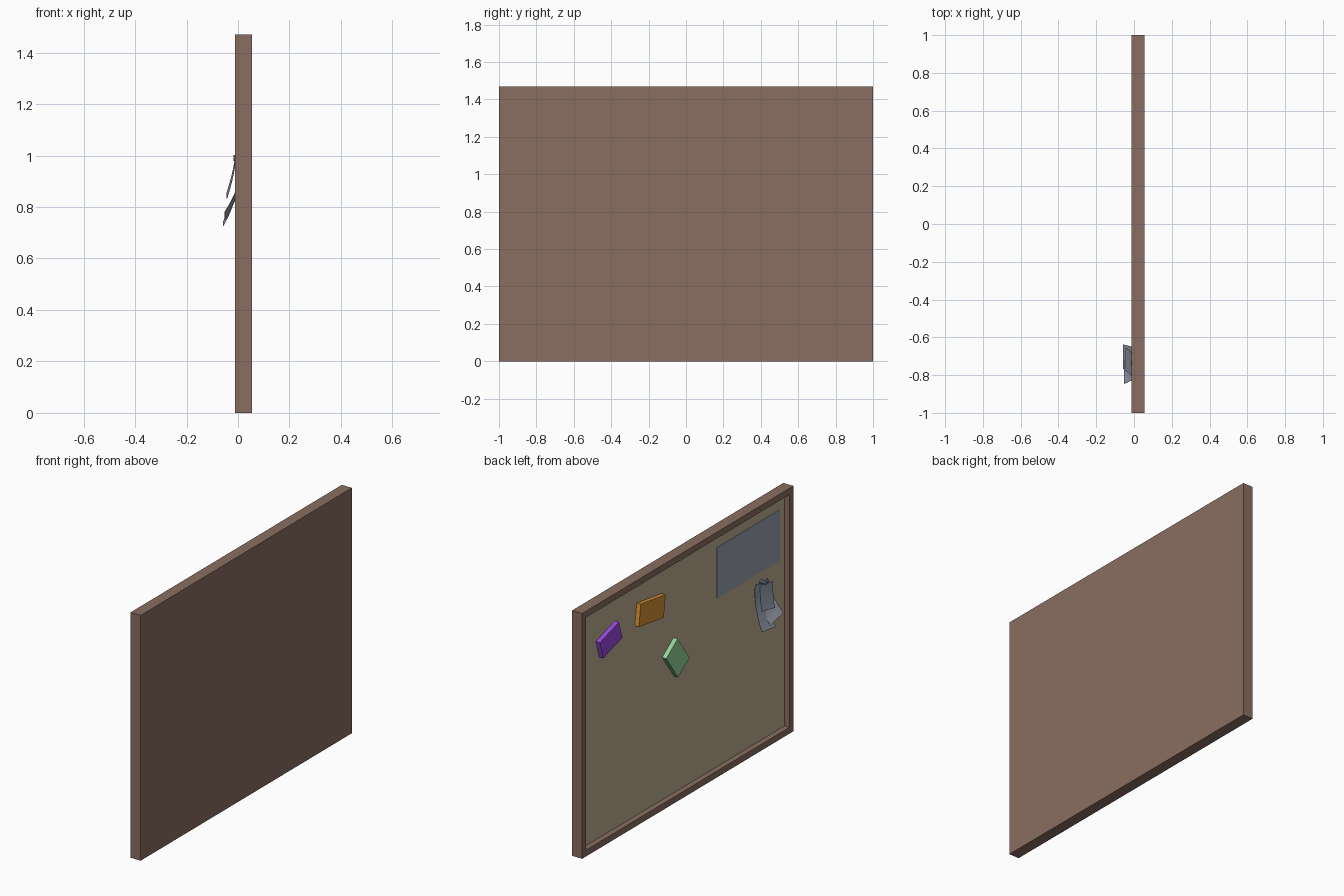
import bpy, bmesh, math
from mathutils import Matrix, Vector

if "Cube" in bpy.data.objects:
    bpy.data.objects.remove(bpy.data.objects["Cube"])


def srgb(r, g, b):
    f = lambda c: c / 12.92 if c <= 0.04045 else ((c + 0.055) / 1.055) ** 2.4
    return tuple(f(c / 255) for c in (r, g, b)) + (1.0,)


def material(name, rgb):
    m = bpy.data.materials.new(name)
    m.diffuse_color = srgb(*rgb)
    m.use_nodes = True
    m.node_tree.nodes["Principled BSDF"].inputs["Base Color"].default_value = m.diffuse_color
    return m


WOOD = material("brown_wood", (138, 110, 97))
CORK = material("tan_cork", (190, 176, 147))
PAPER = material("grey_paper", (154, 162, 177))
ORANGE = material("orange_note", (212, 143, 52))
PURPLE = material("purple_note", (152, 73, 226))
GREEN = material("green_note", (149, 211, 154))
PIN = material("dark_pin", (118, 128, 140))


def finish(name, bm, mats):
    me = bpy.data.meshes.new(name)
    bmesh.ops.recalc_face_normals(bm, faces=bm.faces)
    bm.to_mesh(me)
    bm.free()
    for m in mats:
        me.materials.append(m)
    ob = bpy.data.objects.new(name, me)
    bpy.context.collection.objects.link(ob)
    return ob


BACK, FRONT, RECESS, HEIGHT, RIM = 0.055, -0.012, 0.021, 1.47, 0.038


# Box lying flat on the board; angle turns it as seen from the board's front (-x)
def plate(name, mat, y, z, w, h, x0, x1, angle=0):
    bm = bmesh.new()
    m = (Matrix.Translation(((x0 + x1) / 2, y, z))
         @ Matrix.Rotation(math.radians(-angle), 4, 'X')
         @ Matrix.Diagonal((abs(x1 - x0), w, h, 1)))
    bmesh.ops.create_cube(bm, size=1, matrix=m)
    return finish(name, bm, [mat])


# Framed board: box with the -x face inset and pushed back to the cork
bm = bmesh.new()
bmesh.ops.create_cube(bm, size=1, matrix=Matrix.Translation(((BACK + FRONT) / 2, 0, HEIGHT / 2))
                      @ Matrix.Diagonal((BACK - FRONT, 2, HEIGHT, 1)))
bm.normal_update()
face = min(bm.faces, key=lambda f: f.calc_center_median().x)
bmesh.ops.inset_region(bm, faces=[face], thickness=RIM, use_even_offset=True)
new = bmesh.ops.extrude_discrete_faces(bm, faces=[face])["faces"][0]
bmesh.ops.translate(bm, verts=new.verts, vec=(RECESS - FRONT, 0, 0))
new.material_index = 1
finish("framed_board", bm, [WOOD, CORK])

# Flat poster and three thick note pads
plate("flat_poster", PAPER, -0.617, 1.2, 0.595, 0.303, RECESS + 0.001, RECESS - 0.004)
plate("orange_note_pad", ORANGE, 0.328, 1.227, 0.238, 0.132, RECESS, -0.006, -8)
plate("purple_note_pad", PURPLE, 0.717, 1.20, 0.188, 0.111, RECESS, -0.006, 17)
plate("green_note_pad", GREEN, 0.085, 0.851, 0.193, 0.133, RECESS, -0.006, -54)


# Loose sheet that hangs from its top edge and curls away from the board
def sheet(name, top, bottom, width, x_top, x_bottom, power):
    bm = bmesh.new()
    a, b = Vector((0, *top)), Vector((0, *bottom))
    side = Vector((1, 0, 0)).cross(b - a).normalized() * width / 2
    rows = []
    for i in range(7):
        t = i / 6
        p = a.lerp(b, t)
        p.x = x_top + (x_bottom - x_top) * t ** power
        rows.append((bm.verts.new(p - side), bm.verts.new(p + side)))
    for r, s in zip(rows, rows[1:]):
        bm.faces.new((r[0], r[1], s[1], s[0]))
    ob = finish(name, bm, [PAPER])
    mod = ob.modifiers.new("thickness", 'SOLIDIFY')
    mod.thickness = 0.002
    mod.offset = 0
    return ob


sheet("hanging_sheet_left", (-0.735, 0.985), (-0.702, 0.735), 0.13, 0.012, -0.057, 2)
sheet("hanging_sheet_right", (-0.735, 0.975), (-0.785, 0.765), 0.125, 0.016, -0.052, 2)
sheet("hanging_sheet_front", (-0.745, 0.985), (-0.717, 0.845), 0.125, -0.011, -0.043, 1.4)

# Push pin holding the sheets
bm = bmesh.new()
rot = Matrix.Rotation(math.radians(90), 4, 'Y')
bmesh.ops.create_cone(bm, cap_ends=True, segments=10, radius1=0.012, radius2=0.012, depth=0.038,
                      matrix=Matrix.Translation((0.002, -0.738, 0.99)) @ rot)
finish("push_pin", bm, [PIN])
